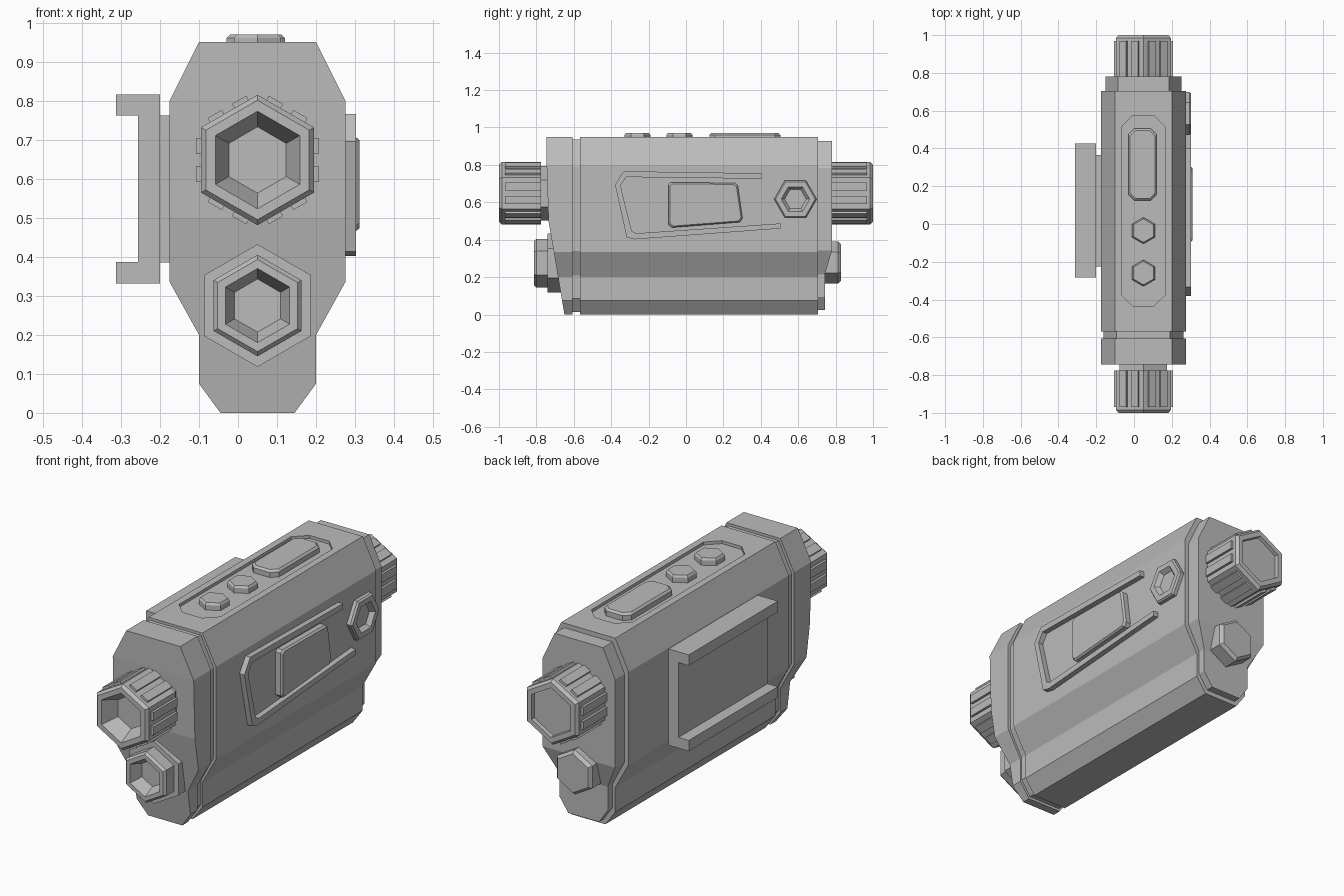
import bpy, bmesh, math

cube = bpy.data.objects.get("Cube")
if cube:
    bpy.data.objects.remove(cube, do_unlink=True)

grey = bpy.data.materials.new("matte_grey")
grey.use_nodes = True
grey.diffuse_color = (0.5, 0.5, 0.5, 1)
grey.node_tree.nodes["Principled BSDF"].inputs["Base Color"].default_value = (0.5, 0.5, 0.5, 1)

CX = 0.05  # centre line of the body
AXIS = {
    "x": lambda u, v, d: (d, u, v),
    "y": lambda u, v, d: (u, d, v),
    "z": lambda u, v, d: (u, v, d),
}


def loft(name, axis, stations, strips=False):
    """Join outlines (points, depth) along an axis; depth may be a function of v."""
    bm = bmesh.new()
    rings = []
    for pts, d in stations:
        rings.append([bm.verts.new(AXIS[axis](u, v, d(v) if callable(d) else d))
                      for u, v in pts])
    n = len(rings[0])
    for a, b in zip(rings, rings[1:]):
        for i in range(n):
            j = (i + 1) % n
            bm.faces.new((a[i], a[j], b[j], b[i]))
    for end in (rings[0], rings[-1]):
        if strips:  # bent end made of crosswise strips
            for i in range(n // 2 - 1):
                bm.faces.new((end[i], end[i + 1], end[n - 2 - i], end[n - 1 - i]))
        else:
            bm.faces.new(end)
    bmesh.ops.recalc_face_normals(bm, faces=bm.faces)
    mesh = bpy.data.meshes.new(name)
    bm.to_mesh(mesh)
    bm.free()
    mesh.materials.append(grey)
    obj = bpy.data.objects.new(name, mesh)
    bpy.context.collection.objects.link(obj)
    return obj


def hexagon(u, v, r, turn=math.pi / 2):
    return [(u + r * math.cos(turn + k * math.pi / 3),
             v + r * math.sin(turn + k * math.pi / 3)) for k in range(6)]


def hex_part(name, axis, u, v, steps, turn=math.pi / 2):
    return loft(name, axis, [(hexagon(u, v, r, turn), d) for r, d in steps])


def chamfered(u0, u1, v0, v1, c):
    return [(u0 + c, v0), (u1 - c, v0), (u1, v0 + c), (u1, v1 - c),
            (u1 - c, v1), (u0 + c, v1), (u0, v1 - c), (u0, v0 + c)]


def shrink(pts, amount):
    us, vs = [p[0] for p in pts], [p[1] for p in pts]
    cu, cv = (min(us) + max(us)) / 2, (min(vs) + max(vs)) / 2
    fu = 1 - 2 * amount / (max(us) - min(us))
    fv = 1 - 2 * amount / (max(vs) - min(vs))
    return [(cu + (u - cu) * fu, cv + (v - cv) * fv) for u, v in pts]


# Body: one outline swept front to back, with groove and stepped rear cap
half = [(0.095, 0), (0.15, 0.075), (0.15, 0.2), (0.225, 0.335),
        (0.225, 0.5), (0.225, 0.8), (0.15, 0.95)]
outline = [(CX + w, z) for w, z in half] + [(CX - w, z) for w, z in reversed(half)]
groove, cap = shrink(outline, 0.013), shrink(outline, 0.023)


def front_y(z):
    if z >= 0.8:
        return -0.745
    if z >= 0.5:
        return -0.735
    return -0.65 - 0.17 * z


def back_y(z):
    return 0.78 if z > 0.3 else 0.742


body = loft("body", "y", [
    (outline, front_y), (outline, -0.607), (groove, -0.607), (groove, -0.568),
    (outline, -0.568), (outline, 0.705), (cap, 0.705), (cap, back_y)], strips=True)

# Sunken button tray in the top
tray = chamfered(-0.065, 0.165, -0.435, 0.575, 0.06)
cutter = loft("tray_cutter", "z", [(tray, 0.935), (tray, 1.0)])
cutter.hide_render = True
cut = body.modifiers.new("tray", "BOOLEAN")
cut.operation = "DIFFERENCE"
cut.solver = "EXACT"
cut.object = cutter
bpy.context.view_layer.objects.active = body
bpy.ops.object.modifier_apply(modifier=cut.name)
bpy.data.objects.remove(cutter, do_unlink=True)

# Top buttons
bar = chamfered(-0.03, 0.12, 0.125, 0.505, 0.03)
loft("long_button", "z", [(bar, 0.93), (bar, 0.96), (shrink(bar, 0.01), 0.97)])
for i, y in enumerate((-0.035, -0.26)):
    hex_part(f"hex_button_{i + 1}", "z", CX, y, [(0.07, 0.93), (0.07, 0.96), (0.062, 0.97)])

# Large knobs, open at the front and nearly closed at the back
KZ = 0.648
for side, label, floor, depth in ((-1, "front", 0.085, 0.08), (1, "rear", 0.122, 0.018)):
    hex_part(f"{label}_knob", "y", CX, KZ, [
        (0.145, side * 0.7), (0.145, side * 0.775), (0.167, side * 0.775),
        (0.167, side * 0.985), (0.153, side), (0.125, side),
        (floor, side * (1 - depth))])
    for k in range(6):
        a = k * math.pi / 3
        ca, sa = math.cos(a), math.sin(a)
        for t in (-0.036, 0.036):
            grip = [(CX + r * ca - (t + w) * sa, KZ + r * sa + (t + w) * ca)
                    for r, w in ((0.13, -0.021), (0.157, -0.021), (0.157, 0.021), (0.13, 0.021))]
            loft(f"{label}_knob_grip", "y", [(grip, side * 0.775), (grip, side * 0.968)])

# Small lower lens and rear plug
LZ = 0.275
hex_part("lower_lens_base", "y", CX, LZ, [(0.157, -0.65), (0.157, -0.74)])
hex_part("lower_lens", "y", CX, LZ, [
    (0.13, -0.7), (0.13, -0.8), (0.118, -0.812), (0.095, -0.812), (0.068, -0.75)])
hex_part("rear_plug", "y", CX, LZ + 0.003, [(0.113, 0.72), (0.113, 0.812), (0.098, 0.828)])

# Raised rail, panel and socket on the left side
rail = [(0.403, 0.755), (-0.333, 0.766), (-0.38, 0.695), (-0.317, 0.413),
        (-0.275, 0.402), (0.505, 0.46), (0.505, 0.487), (-0.265, 0.434),
        (-0.29, 0.446), (-0.35, 0.688), (-0.32, 0.735), (0.403, 0.726)]
loft("side_rail", "x", [(rail, 0.265), (rail, 0.302)])
panel = [(-0.093, 0.695), (-0.08, 0.707), (0.26, 0.703), (0.277, 0.69),
         (0.302, 0.515), (0.288, 0.494), (-0.075, 0.465), (-0.093, 0.48)]
loft("side_panel", "x", [(panel, 0.265), (panel, 0.302), (shrink(panel, 0.008), 0.311)])
hex_part("side_socket", "x", 0.585, 0.617, [
    (0.114, 0.265), (0.114, 0.293), (0.106, 0.302), (0.076, 0.302), (0.058, 0.28)], turn=0)

# Channel bracket on the right side
foot = [(-0.225, 0.385), (0.365, 0.385), (0.365, 0.762), (-0.225, 0.762)]
loft("bracket_foot", "x", [(foot, -0.165), (foot, -0.205)])
channel = [(-0.2, 0.332), (-0.2, 0.816), (-0.313, 0.816), (-0.313, 0.762),
           (-0.256, 0.762), (-0.256, 0.386), (-0.313, 0.386), (-0.313, 0.332)]
loft("bracket_channel", "y", [(channel, -0.283), (channel, 0.425)])
